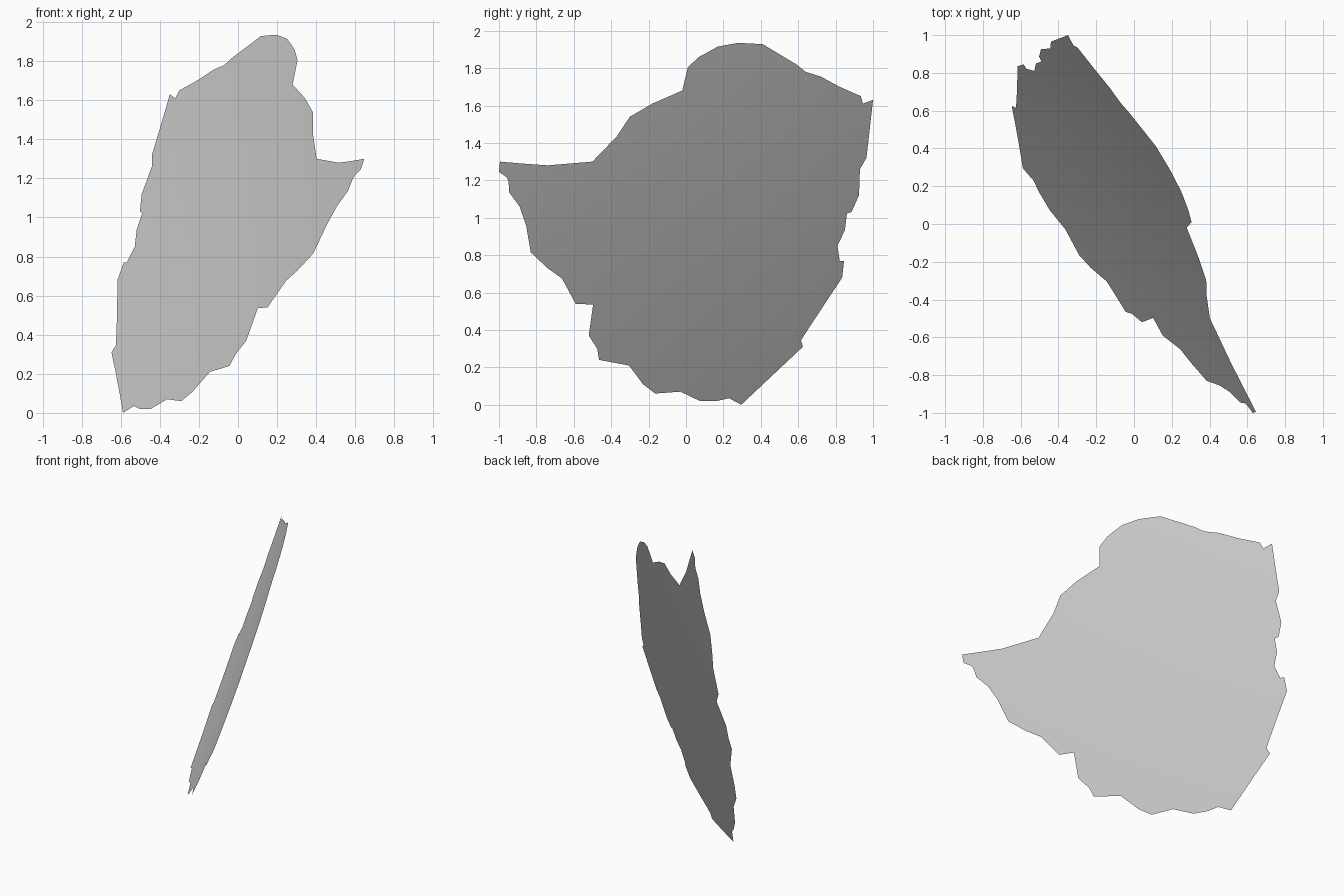
import bpy, bmesh, math
from mathutils import Vector

# Outline of the sheet as seen from the right: (y, z)
OUTLINE = [
    (-.995, 1.3), (-.88, 1.29), (-.83, 1.25), (-.74, 1.28), (-.62, 1.225), (-.505, 1.275),
    (-.5, 1.3), (-.37, 1.435), (-.3, 1.54), (-.18, 1.61), (-.02, 1.68), (.01, 1.805),
    (.07, 1.86), (.17, 1.915), (.28, 1.935), (.41, 1.928), (.4, 1.82), (.59, 1.82),
    (.64, 1.78), (.72, 1.755), (.75, 1.705), (.84, 1.69), (.935, 1.65), (.945, 1.61),
    (1, 1.63), (.97, 1.57), (.98, 1.5), (.955, 1.42), (.965, 1.32), (.93, 1.26),
    (.925, 1.12), (.885, 1.1), (.885, 1.03), (.815, 1.01), (.85, .935), (.81, .85),
    (.82, .77), (.845, .77), (.835, .68), (.8, .67), (.785, .61), (.715, .52),
    (.68, .51), (.66, .415), (.615, .345), (.625, .31), (.295, 0), (.23, .035),
    (.165, .02), (.075, .02), (-.03, .07), (-.165, .06), (-.23, .11), (-.22, .17),
    (-.305, .21), (-.465, .24), (-.475, .3), (-.52, .37), (-.487, .535), (-.59, .54),
    (-.583, .645), (-.663, .675), (-.74, .73), (-.83, .815), (-.855, .96), (-.89, 1.06),
    (-.945, 1.135), (-.95, 1.21), (-1, 1.245),
]

# The sheet is a patch of a large sphere
CENTRE = Vector((-14.226, -8.01, 6.58))
RADIUS = 17.27


def sphere_x(y, z):
    return CENTRE.x + math.sqrt(RADIUS ** 2 - (y - CENTRE.y) ** 2 - (z - CENTRE.z) ** 2)


# Flat outline, filled
bm = bmesh.new()
bm.faces.new([bm.verts.new((0, y, z)) for y, z in reversed(OUTLINE)])
bmesh.ops.triangulate(bm, faces=bm.faces[:])


# Grid cuts so the sheet can bend
def cut(co, no):
    bmesh.ops.bisect_plane(bm, geom=bm.verts[:] + bm.edges[:] + bm.faces[:],
                           dist=1e-5, plane_co=co, plane_no=no)


for i in range(-9, 10):
    cut((0, i * .1 + .003, 0), (0, 1, 0))
    cut((0, 0, 1 + i * .1 + .003), (0, 0, 1))

# Push the sheet onto the sphere
for v in bm.verts:
    v.co.x = sphere_x(v.co.y, v.co.z)
bm.normal_update()
for f in bm.faces:
    f.smooth = True
    if f.normal.x < 0:
        f.normal_flip()

mesh = bpy.data.meshes.new("curved_map_sheet")
bm.to_mesh(mesh)
bm.free()
sheet = bpy.data.objects.new("curved_map_sheet", mesh)
bpy.context.collection.objects.link(sheet)
